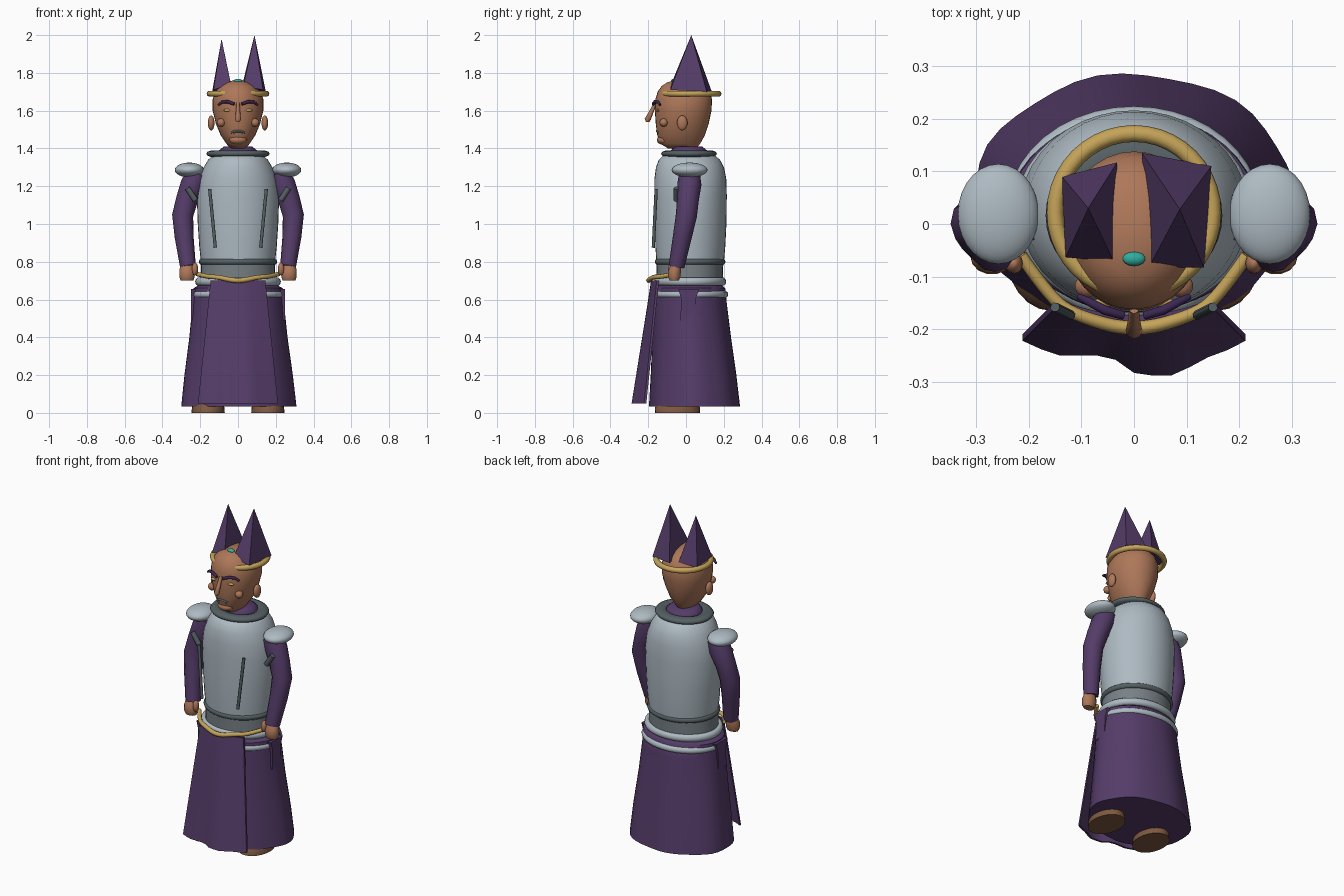
import bpy, bmesh, math
from mathutils import Vector


def colour(name, r, g, b):
    m = bpy.data.materials.new(name)
    m.diffuse_color = (r, g, b, 1)
    return m


PURPLE = colour("purple cloth", 0.09, 0.045, 0.14)
DARK_PURPLE = colour("dark purple", 0.045, 0.02, 0.085)
STEEL = colour("light steel", 0.42, 0.49, 0.54)
MID = colour("mid steel", 0.19, 0.22, 0.24)
DARK = colour("dark steel", 0.09, 0.115, 0.125)
SKIN = colour("skin", 0.42, 0.185, 0.10)
GOLD = colour("gold", 0.56, 0.37, 0.10)
TEAL = colour("teal gem", 0.03, 0.42, 0.34)
BROWN = colour("brown leather", 0.21, 0.10, 0.05)


def finish(ob, name, mat, angle=50):
    ob.name = name
    ob.data.materials.clear()
    ob.data.materials.append(mat)
    bpy.ops.object.select_all(action='DESELECT')
    ob.select_set(True)
    bpy.context.view_layer.objects.active = ob
    if angle:
        bpy.ops.object.shade_smooth_by_angle(angle=math.radians(angle))
    return ob


def mesh(name, verts, faces, mat, angle=50):
    me = bpy.data.meshes.new(name)
    me.from_pydata(verts, [], faces)
    bm = bmesh.new()
    bm.from_mesh(me)
    bmesh.ops.recalc_face_normals(bm, faces=bm.faces)
    bm.to_mesh(me)
    bm.free()
    ob = bpy.data.objects.new(name, me)
    bpy.context.collection.objects.link(ob)
    return finish(ob, name, mat, angle)


def loft(name, rings, mat, n=32, cx=0, angle=50, wave=0):
    """Stack of ellipses given as (z, centre y, radius x, radius y)."""
    verts = []
    for k, (z, cy, rx, ry) in enumerate(rings):
        for i in range(n):
            a = 2 * math.pi * i / n
            w = 1 + wave * (1 - k / (len(rings) - 1)) * math.cos(7 * a)
            verts.append((cx + rx * w * math.cos(a), cy + ry * w * math.sin(a), z))
    faces = [(k * n + i, k * n + (i + 1) % n, (k + 1) * n + (i + 1) % n, (k + 1) * n + i)
             for k in range(len(rings) - 1) for i in range(n)]
    faces += [tuple(range(n)), tuple(range((len(rings) - 1) * n, len(rings) * n))]
    return mesh(name, verts, faces, mat, angle)


def ball(name, loc, radii, mat, seg=20, rot=(0, 0, 0)):
    bpy.ops.mesh.primitive_uv_sphere_add(segments=seg, ring_count=seg // 2 + 2, location=loc, rotation=rot)
    ob = bpy.context.object
    ob.scale = radii
    return finish(ob, name, mat, 60)


def ring(name, z, cy, rx, ry, width, height, mat):
    """Elliptical ring with an oval section."""
    n, m = 40, 10
    verts = [((rx + width * math.cos(b)) * math.cos(a), cy + (ry + width * math.cos(b)) * math.sin(a),
              z + height * math.sin(b))
             for a in (2 * math.pi * i / n for i in range(n)) for b in (2 * math.pi * j / m for j in range(m))]
    faces = [(i * m + j, (i + 1) % n * m + j, (i + 1) % n * m + (j + 1) % m, i * m + (j + 1) % m)
             for i in range(n) for j in range(m)]
    return mesh(name, verts, faces, mat, 80)


def tube(name, pts, mat, kind='POLY', res=2):
    """Round tube along points given as (x, y, z, radius)."""
    cu = bpy.data.curves.new(name, 'CURVE')
    cu.dimensions = '3D'
    cu.bevel_depth, cu.bevel_resolution, cu.use_fill_caps = 1, res, True
    cu.resolution_u = 6
    sp = cu.splines.new(kind)
    sp.points.add(len(pts) - 1)
    for p, (x, y, z, r) in zip(sp.points, pts):
        p.co, p.radius = (x, y, z, 1), r
    if kind == 'NURBS':
        sp.order_u, sp.use_endpoint_u = 3, True
    ob = bpy.data.objects.new(name, cu)
    bpy.context.collection.objects.link(ob)
    bpy.ops.object.select_all(action='DESELECT')
    ob.select_set(True)
    bpy.context.view_layer.objects.active = ob
    bpy.ops.object.convert(target='MESH')
    return finish(bpy.context.object, name, mat, 50)


# Long robe skirt
loft("skirt", [(0.035, 0.045, 0.305, 0.24), (0.2, 0.04, 0.287, 0.226), (0.4, 0.03, 0.26, 0.208),
               (0.58, 0.022, 0.242, 0.194), (0.66, 0.02, 0.236, 0.188), (0.675, 0.02, 0.21, 0.17)],
     PURPLE, n=42, wave=0.015)

# Pleated front panel: upper edge straight, lower edge waved
cols, rows = 12, 5
hem = [-0.222, -0.238, -0.25, -0.25, -0.25, -0.258, -0.283, -0.288, -0.288, -0.272, -0.253, -0.24, -0.222]
verts = []
for back in (0, 0.012):
    for r in range(rows + 1):
        t = r / rows
        for c in range(cols + 1):
            s = 2 * c / cols - 1
            top_y = -0.185 + 0.03 * s * s
            verts.append((s * (0.145 + 0.067 * t), top_y + (hem[c] - top_y) * t + back, 0.70 - 0.65 * t))
w, half = cols + 1, (cols + 1) * (rows + 1)
faces = []
for o in (0, half):
    faces += [(o + r * w + c, o + r * w + c + 1, o + (r + 1) * w + c + 1, o + (r + 1) * w + c)
              for r in range(rows) for c in range(cols)]
for r in range(rows):
    for c in (0, cols):
        a, b = r * w + c, (r + 1) * w + c
        faces.append((a, b, b + half, a + half))
for c in range(cols):
    for r in (0, rows):
        a = r * w + c
        faces.append((a, a + 1, a + 1 + half, a + half))
mesh("front_panel", verts, faces, PURPLE, 40)

# Breastplate, waist and belts
loft("waist", [(0.65, 0.02, 0.2, 0.172), (0.80, 0.02, 0.195, 0.178)], MID)
loft("breastplate", [(0.79, 0.022, 0.195, 0.178), (0.88, 0.023, 0.205, 0.185), (1.0, 0.024, 0.213, 0.19),
                     (1.15, 0.024, 0.218, 0.192), (1.24, 0.023, 0.205, 0.19), (1.30, 0.021, 0.182, 0.18),
                     (1.34, 0.018, 0.158, 0.162), (1.365, 0.016, 0.13, 0.135)], STEEL, n=40)
ring("belt", 0.80, 0.022, 0.193, 0.173, 0.014, 0.016, DARK)
ring("upper_hip_ring", 0.695, 0.022, 0.208, 0.172, 0.019, 0.022, STEEL)
ring("lower_hip_ring", 0.627, 0.022, 0.223, 0.182, 0.02, 0.02, STEEL)
ring("collar", 1.372, 0.016, 0.132, 0.112, 0.036, 0.018, DARK)
loft("neck", [(1.34, 0.016, 0.11, 0.105), (1.39, 0.016, 0.10, 0.095), (1.41, 0.01, 0.075, 0.075)], PURPLE, n=24)
tube("gold_sash", [(-0.215, -0.06, 0.735, 0.012), (-0.16, -0.14, 0.72, 0.012), (-0.11, -0.175, 0.72, 0.012),
                   (0, -0.205, 0.695, 0.014), (0.11, -0.175, 0.72, 0.012), (0.16, -0.14, 0.72, 0.012),
                   (0.215, -0.06, 0.735, 0.012)], GOLD, 'NURBS')

# Head, chin, nose and mouth
loft("head", [(1.40, -0.02, 0.04, 0.075), (1.425, -0.03, 0.062, 0.105), (1.47, -0.026, 0.092, 0.126),
              (1.53, -0.02, 0.117, 0.140), (1.60, -0.015, 0.134, 0.150), (1.66, -0.012, 0.134, 0.150),
              (1.70, -0.012, 0.12, 0.138), (1.73, -0.015, 0.095, 0.114), (1.75, -0.02, 0.063, 0.08),
              (1.762, -0.025, 0.02, 0.025)], SKIN, n=32)
ball("chin", (0, -0.118, 1.445), (0.047, 0.036, 0.026), SKIN)
tube("nose", [(0, -0.162, 1.64, 0.009), (0, -0.185, 1.59, 0.012), (0, -0.203, 1.553, 0.016),
              (0, -0.204, 1.54, 0.008)], SKIN)
tube("upper_lip", [(-0.036, -0.143, 1.484, 0.005), (-0.014, -0.153, 1.492, 0.007), (0.014, -0.153, 1.492, 0.007),
                   (0.036, -0.143, 1.484, 0.005)], DARK)
tube("lower_lip", [(-0.025, -0.146, 1.476, 0.005), (0.025, -0.146, 1.476, 0.005)], MID)

# Headdress: gold band, gem and two pointed peaks
ring("crown_band", 1.69, 0.022, 0.150, 0.150, 0.016, 0.016, GOLD)
ball("gem", (0, -0.066, 1.757), (0.022, 0.014, 0.012), TEAL, 14)
pyramid = [(0, 1, 2, 3), (0, 1, 4), (1, 2, 4), (2, 3, 4), (3, 0, 4)]
mesh("left_peak", [(-0.137, 0.09, 1.70), (-0.032, 0.117, 1.715), (-0.038, -0.072, 1.74), (-0.13, -0.063, 1.71),
                   (-0.087, 0.03, 1.98)], pyramid, PURPLE, 0)
mesh("right_peak", [(0.015, 0.135, 1.705), (0.147, 0.11, 1.70), (0.133, -0.083, 1.71), (0.028, -0.083, 1.73),
                    (0.087, 0.028, 2.0)], pyramid, PURPLE, 0)

# Paired parts
for side, s in (("left", -1), ("right", 1)):
    tube(side + "_sleeve", [(s * 0.215, 0.018, 1.27, 0.055), (s * 0.24, 0.018, 1.21, 0.064),
                            (s * 0.27, 0.01, 1.13, 0.058), (s * 0.293, 0.002, 1.045, 0.056),
                            (s * 0.285, -0.02, 0.93, 0.05), (s * 0.265, -0.05, 0.775, 0.042)], PURPLE, res=4)
    ball(side + "_shoulder_pad", (s * 0.258, 0.019, 1.286), (0.077, 0.095, 0.039), STEEL, 28)
    loft(side + "_hand", [(0.70, -0.062, 0.033, 0.024), (0.72, -0.062, 0.041, 0.034), (0.755, -0.06, 0.041, 0.034),
                          (0.785, -0.052, 0.033, 0.026)], SKIN, n=14, cx=s * 0.27)
    ball(side + "_thumb", (s * 0.228, -0.075, 0.762), (0.017, 0.02, 0.034), SKIN, 12)
    tube(side + "_chest_rod", [(s * 0.15, -0.158, 1.185, 0.009), (s * 0.12, -0.173, 0.875, 0.009)], DARK)
    tube(side + "_arm_clasp", [(s * 0.268, -0.05, 1.19, 0.015), (s * 0.225, -0.05, 1.125, 0.015)], DARK)
    mesh(side + "_hip_flap", [(s * x, y, z) for x in (0.215, 0.249)
                              for y, z in ((-0.04, 0.655), (0.07, 0.655), (0.05, 0.60), (0.045, 0.49), (-0.03, 0.49),
                                           (-0.025, 0.60))],
         [tuple(range(6)), tuple(range(6, 12))] + [(i, (i + 1) % 6, (i + 1) % 6 + 6, i + 6) for i in range(6)],
         PURPLE, 30)
    loft(side + "_boot", [(0, -0.045, 0.088, 0.12), (0.03, -0.045, 0.086, 0.118), (0.07, -0.03, 0.07, 0.09)],
         BROWN, n=24, cx=s * 0.158)
    ball(side + "_ear", (s * 0.142, -0.02, 1.535), (0.018, 0.028, 0.04), SKIN, 14)
    ball(side + "_cheek", (s * 0.09, -0.118, 1.537), (0.023, 0.022, 0.022), SKIN, 14)
    ball(side + "_eye", (s * 0.056, -0.149, 1.602), (0.02, 0.010, 0.008), GOLD, 12)
    tube(side + "_brow", [(s * 0.02, -0.174, 1.635, 0.008), (s * 0.055, -0.164, 1.648, 0.009),
                          (s * 0.085, -0.148, 1.645, 0.008), (s * 0.105, -0.138, 1.63, 0.006)], DARK_PURPLE)
